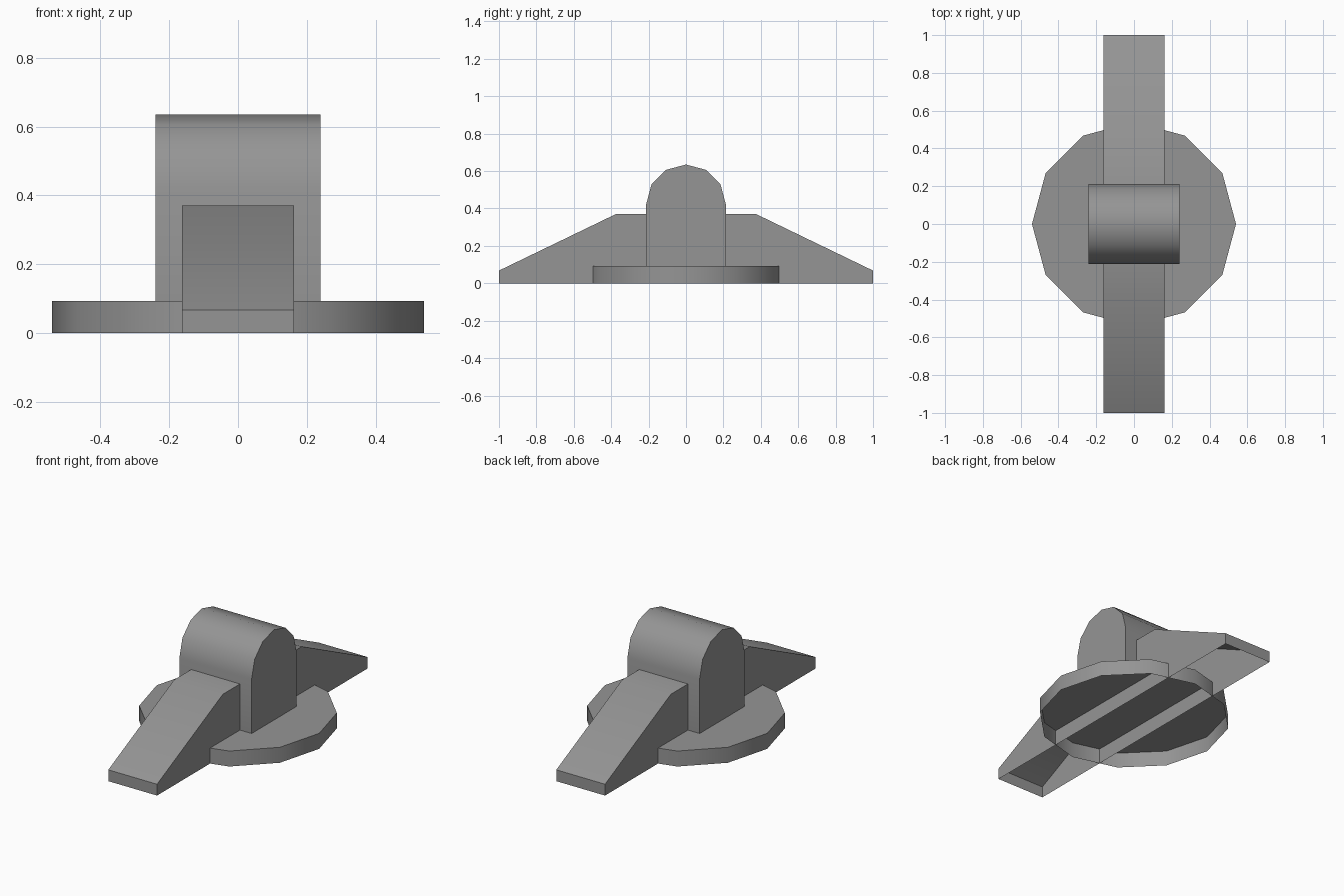
import bpy
import bmesh
from math import cos, sin, radians
from mathutils import Vector

cube = bpy.data.objects.get("Cube")
if cube:
    bpy.data.objects.remove(cube, do_unlink=True)

# Single flat colour
grey = bpy.data.materials.new("mid_grey")
grey.use_nodes = True
colour = (0.3, 0.3, 0.3, 1)
grey.diffuse_color = colour
grey.node_tree.nodes["Principled BSDF"].inputs["Base Color"].default_value = colour


def extruded_shell(name, points, offset):
    """Extrude an outline, leave it open underneath, smooth shallow edges."""
    bm = bmesh.new()
    face = bm.faces.new([bm.verts.new(p) for p in points])
    result = bmesh.ops.extrude_face_region(bm, geom=[face], use_keep_orig=True)
    moved = [v for v in result["geom"] if isinstance(v, bmesh.types.BMVert)]
    bmesh.ops.translate(bm, verts=moved, vec=Vector(offset))
    bmesh.ops.recalc_face_normals(bm, faces=bm.faces)
    bm.normal_update()
    for edge in bm.edges:
        edge.smooth = edge.calc_face_angle(0) < radians(40)
    underside = [f for f in bm.faces if f.normal.z < -0.9]
    bmesh.ops.delete(bm, geom=underside, context="FACES")
    for f in bm.faces:
        f.smooth = True
    mesh = bpy.data.meshes.new(name)
    bm.to_mesh(mesh)
    bm.free()
    mesh.materials.append(grey)
    obj = bpy.data.objects.new(name, mesh)
    bpy.context.collection.objects.link(obj)
    return obj


SIDES = 12
angles = [radians(360 / SIDES * i) for i in range(SIDES)]

# Round base plate
RADIUS, PLATE = 0.54, 0.093
extruded_shell("base_plate", [(RADIUS * cos(a), RADIUS * sin(a), 0) for a in angles],
               (0, 0, PLATE))

# Long double ramp running front to back
half = [(1, 0), (1, 0.068), (0.375, 0.37)]
outline = half + [(-y, z) for y, z in reversed(half)]
RAMP = 0.162
extruded_shell("double_ramp", [(-RAMP, y, z) for y, z in outline], (2 * RAMP, 0, 0))

# Round-topped centre block
ARCH, ARCH_R, SPRING = 0.24, 0.213, 0.422
arch = [(ARCH_R * cos(a), SPRING + ARCH_R * sin(a)) for a in angles[:SIDES // 2 + 1]]
arch += [(-ARCH_R, PLATE), (ARCH_R, PLATE)]
extruded_shell("arched_block", [(-ARCH, y, z) for y, z in arch], (2 * ARCH, 0, 0))
